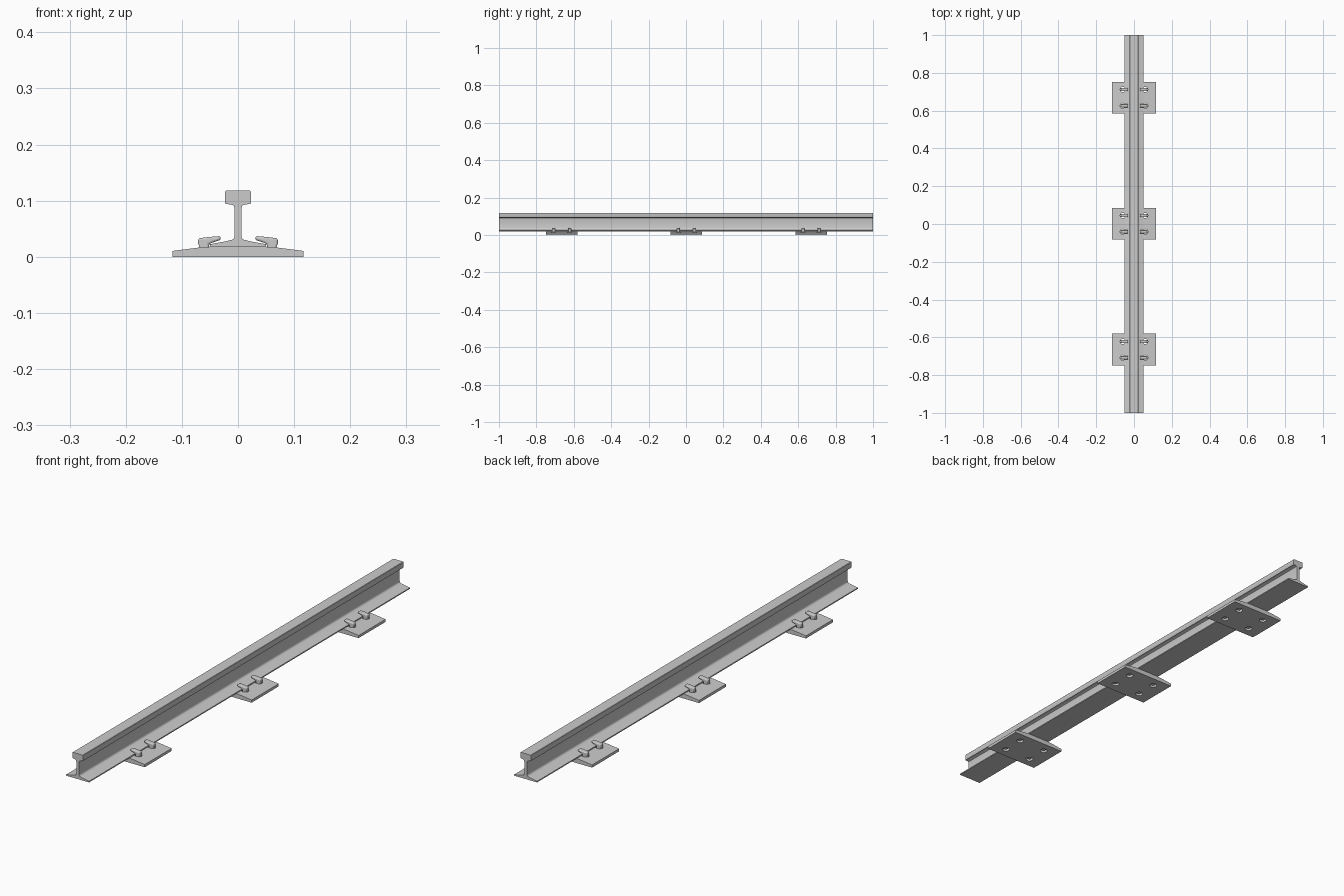
import bpy, bmesh

if "Cube" in bpy.data.objects:
    bpy.data.objects.remove(bpy.data.objects["Cube"])

SPACING = 0.667      # distance between tie plates
SPIKE_X = 0.06
SPIKE_DY = 0.043


def extrude_profile(bm, pts, y0, y1):
    """Closed x-z profile swept along y."""
    a = [bm.verts.new((x, y0, z)) for x, z in pts]
    b = [bm.verts.new((x, y1, z)) for x, z in pts]
    n = len(pts)
    bm.faces.new(a)
    bm.faces.new(b[::-1])
    for i in range(n):
        j = (i + 1) % n
        bm.faces.new((a[i], b[i], b[j], a[j]))


def finish(bm, name, loc=(0, 0, 0)):
    bmesh.ops.recalc_face_normals(bm, faces=bm.faces)
    me = bpy.data.meshes.new(name)
    bm.to_mesh(me)
    bm.free()
    ob = bpy.data.objects.new(name, me)
    ob.location = loc
    bpy.context.collection.objects.link(ob)
    return ob


def smooth(ob, angle):
    bpy.ops.object.select_all(action='DESELECT')
    ob.select_set(True)
    bpy.context.view_layer.objects.active = ob
    bpy.ops.object.shade_smooth_by_angle(angle=angle)


def symmetric(half):
    return half + [(-x, z) for x, z in reversed(half)]


# Rail: foot, web and head
bm = bmesh.new()
extrude_profile(bm, symmetric([
    (0.05, 0.018), (0.05, 0.0225), (0.02, 0.028), (0.010, 0.0305),
    (0.007, 0.033), (0.006, 0.038), (0.006, 0.086), (0.0075, 0.091),
    (0.010, 0.0925), (0.022, 0.0945), (0.023, 0.096), (0.023, 0.1165),
    (0.0215, 0.118)]), -1, 1)
smooth(finish(bm, "rail"), 0.7)

for k, y in enumerate((-SPACING, 0, SPACING)):
    y += 0.002
    # Sloped tie plate
    bm = bmesh.new()
    extrude_profile(bm, symmetric([
        (0.117, 0), (0.117, 0.0105), (0.07, 0.0165), (0.05, 0.018)]),
        -0.084, 0.084)
    plate = finish(bm, f"tie_plate_{k}", (0, y, 0))

    # Hole cutter
    bm = bmesh.new()
    for sx in (-1, 1):
        for sy in (-1, 1):
            r = bmesh.ops.create_cone(bm, cap_ends=True, segments=16,
                                      radius1=0.0135, radius2=0.0135, depth=0.06)
            bmesh.ops.translate(bm, verts=r["verts"],
                                vec=(sx * SPIKE_X, sy * SPIKE_DY, 0.01))
    cutter = finish(bm, f"hole_cutter_{k}", (0, y, 0))
    cutter.hide_render = True
    cutter.hide_set(True)
    cut = plate.modifiers.new("holes", 'BOOLEAN')
    cut.operation = 'DIFFERENCE'
    cut.object = cutter
    smooth(plate, 0.6)

    # Hooked spikes gripping the rail foot
    bm = bmesh.new()
    for sy in (-1, 1):
        extrude_profile(bm, [
            (0.052, 0.004), (0.069, 0.004), (0.069, 0.018), (0.071, 0.024),
            (0.071, 0.033), (0.05, 0.0355), (0.031, 0.037), (0.031, 0.030),
            (0.045, 0.0255), (0.052, 0.0225)],
            sy * SPIKE_DY - 0.009, sy * SPIKE_DY + 0.009)
    spikes = finish(bm, f"spikes_{k}", (0, y, 0))
    bev = spikes.modifiers.new("round", 'BEVEL')
    bev.width = 0.004
    bev.segments = 3
    bev.angle_limit = 0.8
    spikes.modifiers.new("mirror", 'MIRROR').use_axis = (True, False, False)
    smooth(spikes, 0.7)
